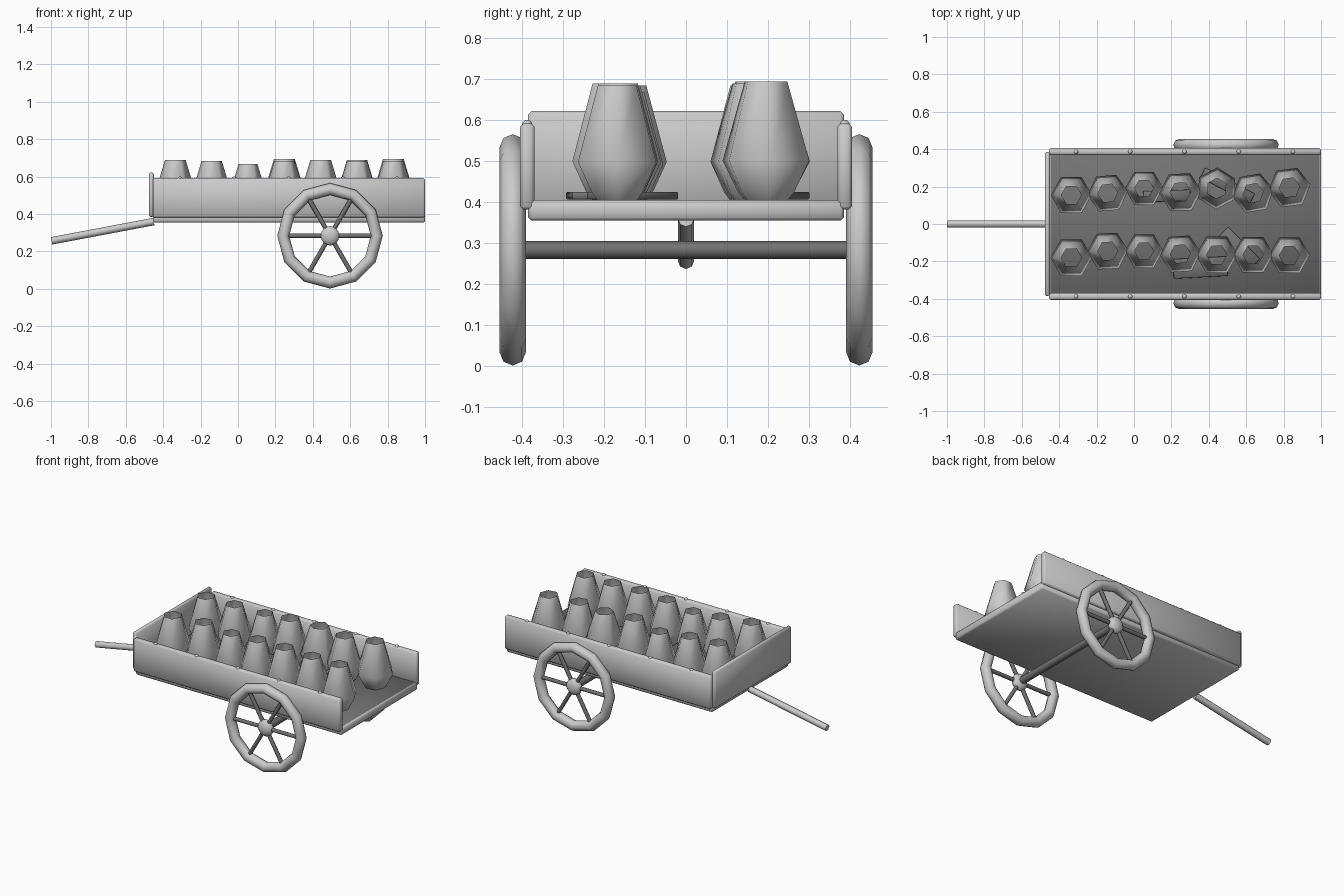
import bpy, bmesh, math
from mathutils import Vector, Matrix

if "Cube" in bpy.data.objects:
    bpy.data.objects.remove(bpy.data.objects["Cube"])

grey = bpy.data.materials.new("light_grey")
grey.diffuse_color = (0.8, 0.8, 0.8, 1)
grey.use_nodes = True
grey.node_tree.nodes["Principled BSDF"].inputs["Base Color"].default_value = grey.diffuse_color
dark = bpy.data.materials.new("dark_grey")
dark.diffuse_color = (0.17, 0.17, 0.17, 1)
dark.use_nodes = True
dark.node_tree.nodes["Principled BSDF"].inputs["Base Color"].default_value = dark.diffuse_color


def finish(name, bm, smooth=None, mat=None):
    me = bpy.data.meshes.new(name)
    bmesh.ops.recalc_face_normals(bm, faces=bm.faces)
    bm.to_mesh(me)
    bm.free()
    ob = bpy.data.objects.new(name, me)
    bpy.context.collection.objects.link(ob)
    if mat:
        me.materials.append(mat)
    if smooth:
        bpy.ops.object.select_all(action='DESELECT')
        bpy.context.view_layer.objects.active = ob
        ob.select_set(True)
        bpy.ops.object.shade_smooth_by_angle(angle=math.radians(smooth))
    return ob


def box(name, lo, hi, bevel=0.008, turn=0, mat=None, smooth=50):
    lo, hi = Vector(lo), Vector(hi)
    bm = bmesh.new()
    bmesh.ops.create_cube(bm, size=1)
    bmesh.ops.scale(bm, vec=hi - lo, verts=bm.verts)
    bmesh.ops.bevel(bm, geom=bm.edges[:], offset=bevel, segments=1, affect='EDGES')
    ob = finish(name, bm, smooth, mat)
    ob.location = (lo + hi) / 2
    ob.rotation_euler.z = math.radians(turn)
    return ob


def rod(name, a, b, r, sides=8, mat=None):
    a, b = Vector(a), Vector(b)
    d = b - a
    m = Matrix.Translation((a + b) / 2) @ d.to_track_quat('Z', 'Y').to_matrix().to_4x4()
    bm = bmesh.new()
    bmesh.ops.create_cone(bm, cap_ends=True, segments=sides, radius1=r, radius2=r,
                          depth=d.length, matrix=m)
    return finish(name, bm, 50, mat)


def ball(name, loc, r, u=8, v=6):
    bm = bmesh.new()
    bmesh.ops.create_uvsphere(bm, u_segments=u, v_segments=v, radius=r)
    ob = finish(name, bm, 60)
    ob.location = loc
    return ob


def jar(name, x, y, height, turn):
    # Open six-sided pot, lathed from a short profile
    s = height / 0.285
    profile = [(0.056, 0), (0.072, 0.018), (0.112, 0.095), (0.055, 0.285)]
    bm = bmesh.new()
    rings = []
    for r, z in profile:
        rings.append([bm.verts.new((r * s * math.cos(k * math.pi / 3),
                                    r * s * math.sin(k * math.pi / 3), z * s)) for k in range(6)])
    for lo, hi in zip(rings, rings[1:]):
        for k in range(6):
            bm.faces.new((lo[k], lo[(k + 1) % 6], hi[(k + 1) % 6], hi[k]))
    ob = finish(name, bm, 80)
    ob.location = (x, y, 0.405)
    ob.rotation_euler.z = math.radians(turn)


# Cart bed with a dark upper surface, and boards
floor = box("bed_floor", (-0.455, -0.385, 0.355), (1.0, 0.385, 0.405), mat=grey)
floor.data.materials.append(dark)
for p in floor.data.polygons:
    if p.normal.z > 0.99:
        p.material_index = 1
box("head_board", (-0.477, -0.385, 0.385), (-0.45, 0.385, 0.622))
for side, s in (("front", -1), ("back", 1)):
    box(side + "_side_board", (-0.455, s * 0.387 - 0.018, 0.382),
        (1.0, s * 0.387 + 0.018, 0.592))
    for i in range(5):
        ball(f"{side}_stud_{i}", (-0.31 + 0.29 * i, s * 0.387, 0.588), 0.013)

# Draw pole and axle
rod("draw_pole", (-0.997, 0, 0.257), (-0.45, 0, 0.36), 0.02)
AX, AZ, WY = 0.492, 0.284, 0.4225
rod("axle", (AX, -WY, AZ), (AX, WY, AZ), 0.022, mat=dark)

# Wheels
for side, s in (("front", -1), ("back", 1)):
    bpy.ops.mesh.primitive_torus_add(major_segments=12, minor_segments=8, major_radius=0.25,
                                     minor_radius=0.032, location=(AX, s * WY, AZ),
                                     rotation=(math.pi / 2, 0, 0))
    bpy.context.object.name = side + "_wheel_rim"
    bpy.ops.object.shade_smooth_by_angle(angle=math.radians(50))
    hub = ball(side + "_hub", (AX, s * WY, AZ), 0.052, 10, 8)
    hub.scale.y = 0.62
    for k in range(3):
        a = k * math.pi / 3
        d = Vector((math.cos(a), 0, math.sin(a))) * 0.24
        c = Vector((AX, s * WY, AZ))
        rod(f"{side}_spoke_{k}", c - d, c + d, 0.012, mat=dark)

# Two rows of jars
back = [(0.155, 0.28, 0), (0.165, 0.275, 5), (0.19, 0.262, 0), (0.17, 0.29, 2),
        (0.19, 0.285, 28), (0.165, 0.285, 10), (0.195, 0.29, 8)]
front = [(-0.18, 0.285, 0), (-0.145, 0.28, 3), (-0.145, 0.262, 0), (-0.16, 0.28, 4),
         (-0.165, 0.285, 0), (-0.165, 0.28, 0), (-0.168, 0.28, 0)]
for row, data in (("back", back), ("front", front)):
    for i, (y, h, turn) in enumerate(data):
        jar(f"{row}_jar_{i}", -0.335 + 0.1943 * i, y, h, turn)

# Loose slats lying on the floor
box("slat_a", (0.21, -0.285, 0.407), (0.50, -0.18, 0.425), 0.003, 3, dark)
box("slat_b", (0.44, -0.17, 0.407), (0.68, -0.09, 0.425), 0.003, -45, dark)
box("slat_c", (0.05, 0.12, 0.407), (0.30, 0.18, 0.425), 0.003, 2, dark)
box("slat_d", (0.35, 0.175, 0.407), (0.65, 0.235, 0.425), 0.003, -28, dark)
